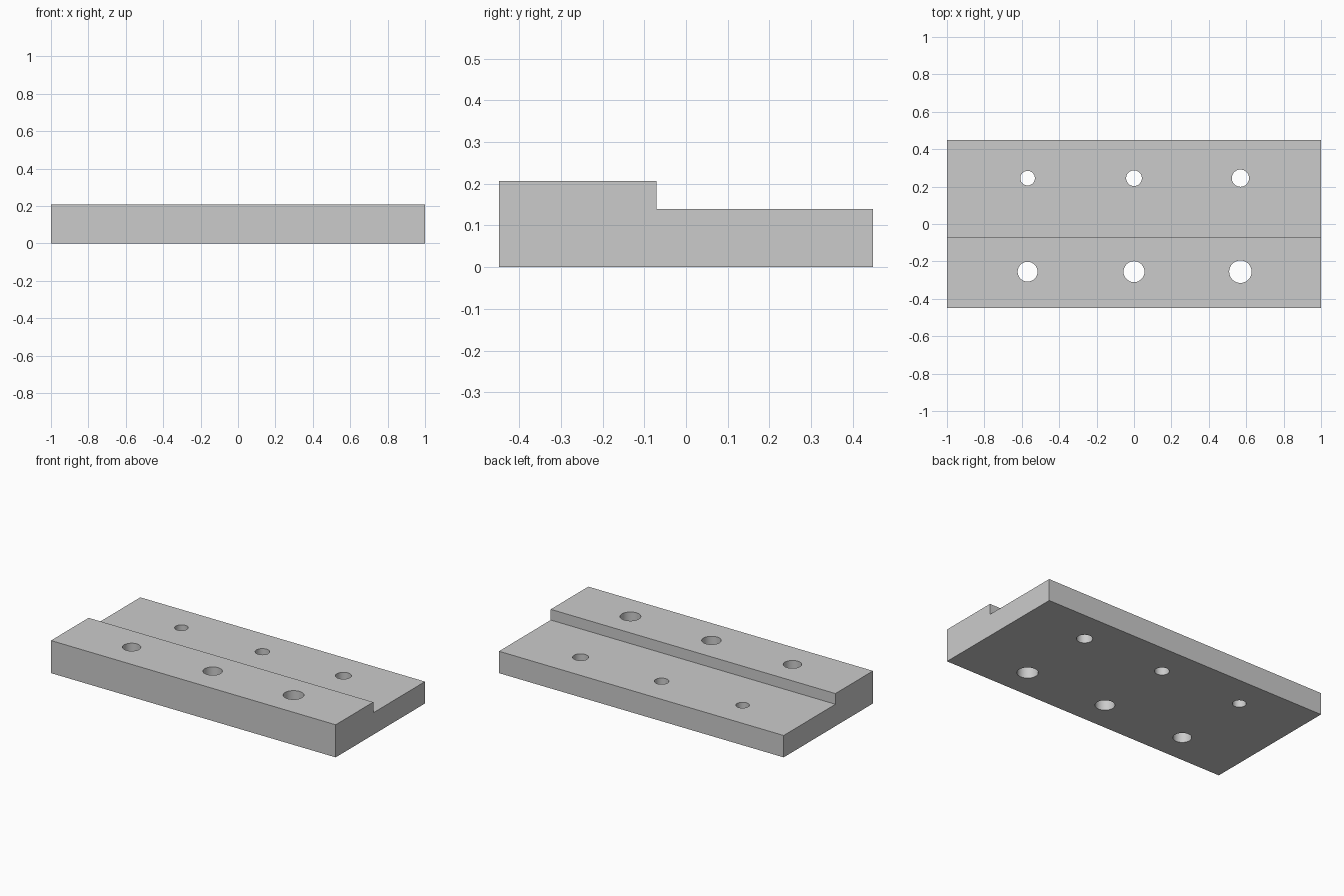
import bpy
import bmesh
import math

cube = bpy.data.objects.get("Cube")
if cube:
    bpy.data.objects.remove(cube, do_unlink=True)

grey = bpy.data.materials.new("plain grey")
grey.use_nodes = True
color = (0.6, 0.6, 0.6, 1)
grey.diffuse_color = color
grey.node_tree.nodes["Principled BSDF"].inputs["Base Color"].default_value = color

# Stepped plate: side profile (y, z) extruded along x
profile = [(-0.448, 0), (0.448, 0), (0.448, 0.139),
           (-0.071, 0.139), (-0.071, 0.207), (-0.448, 0.207)]
bm = bmesh.new()
face = bm.faces.new([bm.verts.new((-1, y, z)) for y, z in profile])
side = bmesh.ops.extrude_face_region(bm, geom=[face])["geom"]
bmesh.ops.translate(bm, vec=(2, 0, 0),
                    verts=[v for v in side if isinstance(v, bmesh.types.BMVert)])
bmesh.ops.recalc_face_normals(bm, faces=bm.faces)
mesh = bpy.data.meshes.new("stepped_plate")
bm.to_mesh(mesh)
bm.free()
mesh.materials.append(grey)
plate = bpy.data.objects.new("stepped_plate", mesh)
bpy.context.collection.objects.link(plate)

# Through holes: two rows, radius growing from left to right
rows = [(0.245, (0.039, 0.042, 0.046)), (-0.255, (0.053, 0.056, 0.06))]
cutters = []
for y, radii in rows:
    for x, radius in zip((-0.569, 0, 0.569), radii):
        bpy.ops.mesh.primitive_cylinder_add(vertices=64, radius=radius, depth=1,
                                            location=(x, y, 0))
        cutter = bpy.context.object
        cutter.name = "hole_cutter"
        cutter.data.materials.append(grey)
        cut = plate.modifiers.new("hole", "BOOLEAN")
        cut.operation = "DIFFERENCE"
        cut.solver = "EXACT"
        cut.object = cutter
        cutters.append(cutter)

# Apply the cuts, then drop the cutters
bpy.ops.object.select_all(action="DESELECT")
plate.select_set(True)
bpy.context.view_layer.objects.active = plate
for cut in list(plate.modifiers):
    bpy.ops.object.modifier_apply(modifier=cut.name)
for cutter in cutters:
    bpy.data.objects.remove(cutter, do_unlink=True)
bpy.ops.object.shade_smooth_by_angle(angle=math.radians(30))
